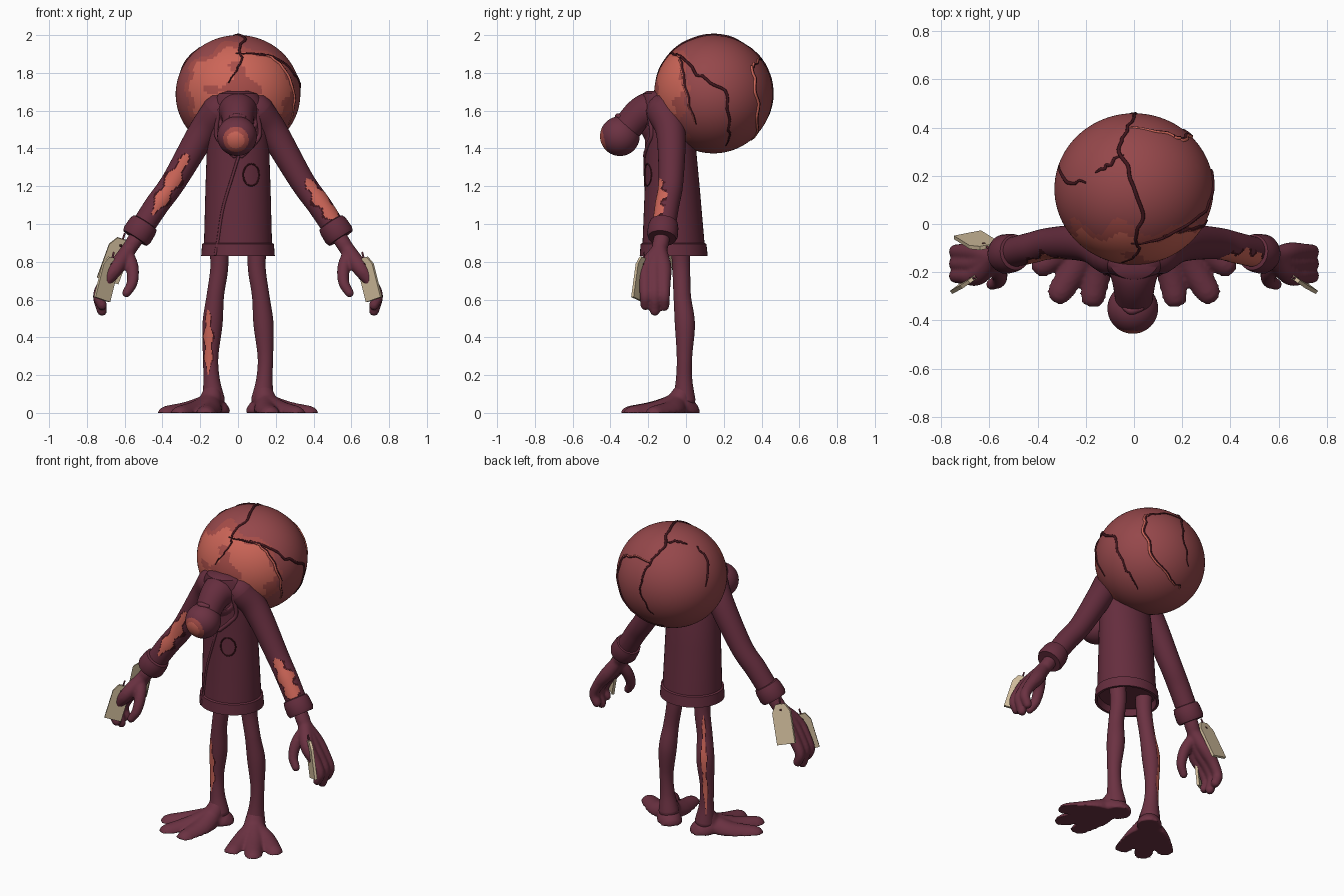
import bpy, bmesh, math, random
from mathutils import Vector, Matrix

random.seed(4)
cube = bpy.data.objects.get("Cube")
if cube:
    bpy.data.objects.remove(cube)


def material(name, rgb):
    m = bpy.data.materials.new(name)
    m.use_nodes = True
    col = tuple((c / 255) ** 2.2 for c in rgb) + (1,)
    m.diffuse_color = col
    m.node_tree.nodes["Principled BSDF"].inputs["Base Color"].default_value = col
    return m


plum = material("plum skin", (107, 53, 68))
cloth = material("plum cloth", (101, 49, 64))
dark = material("dark crack", (66, 28, 34))
brick = material("brick red", (148, 73, 76))
rust = material("rust red", (165, 78, 74))
salmon = material("salmon", (203, 101, 88))
card = material("beige card", (208, 188, 155))


def finish(bm, name, mats, rule=None, angle=50):
    bmesh.ops.recalc_face_normals(bm, faces=bm.faces)
    if rule:
        for f in bm.faces:
            f.material_index = rule(f.calc_center_median())
    me = bpy.data.meshes.new(name)
    bm.to_mesh(me)
    bm.free()
    for m in mats:
        me.materials.append(m)
    ob = bpy.data.objects.new(name, me)
    bpy.context.collection.objects.link(ob)
    bpy.ops.object.select_all(action='DESELECT')
    bpy.context.view_layer.objects.active = ob
    ob.select_set(True)
    bpy.ops.object.shade_smooth_by_angle(angle=math.radians(angle))
    return ob


def loft(bm, rings, cap=True):
    loops = [[bm.verts.new(p) for p in r] for r in rings]
    n = len(loops[0])
    for a, b in zip(loops, loops[1:]):
        for i in range(n):
            bm.faces.new((a[i], a[(i + 1) % n], b[(i + 1) % n], b[i]))
    if cap:
        bm.faces.new(loops[0])
        bm.faces.new(loops[-1])


def spline(pts, steps):
    # Catmull-Rom through (x, y, z, radius) points
    v = [Vector(p) for p in pts]
    v = [2 * v[0] - v[1]] + v + [2 * v[-1] - v[-2]]
    out = []
    for a, b, c, d in zip(v, v[1:], v[2:], v[3:]):
        for k in range(steps):
            t = k / steps
            out.append((2 * b + (c - a) * t + (2 * a - 5 * b + 4 * c - d) * t * t
                        + (3 * b - a - 3 * c + d) * t ** 3) / 2)
    return out + [v[-2]]


def tube(bm, pts, side=1, steps=8, n=20):
    # round-ended tube of changing radius; side mirrors it in x
    s = spline(pts, steps)
    pos = [Vector((p[0] * side, p[1], p[2])) for p in s]
    rad = [p[3] for p in s]
    tan = [(pos[min(i + 1, len(s) - 1)] - pos[max(i - 1, 0)]).normalized() for i in range(len(s))]
    arcs = [math.radians(a) for a in (80, 55, 30)]
    stations = [(pos[0] - tan[0] * rad[0] * math.sin(a), rad[0] * math.cos(a), tan[0]) for a in arcs]
    stations += list(zip(pos, rad, tan))
    stations += [(pos[-1] + tan[-1] * rad[-1] * math.sin(a), rad[-1] * math.cos(a), tan[-1])
                 for a in reversed(arcs)]
    u, last, rings = tan[0].orthogonal().normalized(), tan[0], []
    for p, r, t in stations:
        u = last.rotation_difference(t) @ u
        last, w = t, t.cross(u)
        rings.append([p + r * (u * math.cos(q) + w * math.sin(q))
                      for q in (math.tau * i / n for i in range(n))])
    loft(bm, rings)


def patch(a, b, width, facing):
    # torn patch around the segment a-b, only on the side facing a direction
    a, b, facing = Vector(a), Vector(b), Vector(facing)

    def rule(p):
        t = (p - a).dot(b - a) / (b - a).length_squared
        if not 0 < t < 1:
            return 0
        off = p - a.lerp(b, t)
        if off.dot(facing) < 0:
            return 0
        across = abs(off.dot(facing.cross(b - a).normalized()))
        size = width * math.sin(math.pi * t) ** .6 * (1 + .3 * math.sin(t * 19))
        return 1 if across < size * .75 else 2 if across < size else 0
    return rule


def simple_tube(name, mat, pts, side=1, steps=8, n=20):
    bm = bmesh.new()
    tube(bm, pts, side, steps, n)
    return finish(bm, name, [mat])


def ball(name, centre, scale, mats, rule):
    bm = bmesh.new()
    bmesh.ops.create_uvsphere(bm, u_segments=96, v_segments=64, radius=1)
    for f in bm.faces:
        f.material_index = rule(f.calc_center_median().normalized())
    bmesh.ops.transform(bm, verts=bm.verts, matrix=Matrix.LocRotScale(Vector(centre), None, Vector(scale)))
    return finish(bm, name, mats)


# Large cracked head with a ragged warm ring on its front
def head_rule(d):
    f = -d.y + .07 * math.sin(d.x * 9 + d.z * 4) + .05 * math.sin(d.z * 15)
    return 1 if .94 > f > .62 else 2 if f > .5 else 0


HEAD, SIZE = Vector((0, .145, 1.687)), Vector((.33, .314, .313))
ball("large_head", HEAD, SIZE, [brick, salmon, rust], head_rule)


def direction(az, el):
    az, el = math.radians(az), math.radians(el)
    return Vector((math.sin(az) * math.cos(el), -math.cos(az) * math.cos(el), math.sin(el)))


# Head cracks as (azimuth, elevation) paths
cracks = [
    [(-8, 12), (4, 33), (0, 50), (15, 68), (190, 82), (200, 57), (184, 34), (178, 5), (192, -25)],
    [(0, 44), (30, 44), (73, 20), (100, 5), (110, -37), (115, -60)],
    [(30, 44), (50, 33), (62, 5), (70, -30)],
    [(-108, 10), (-95, 32), (-98, 52)],
    [(184, 34), (150, 33), (137, 28), (135, 5), (145, -25), (175, -45), (200, -50)],
    [(200, 62), (230, 62), (245, 58)],
]
for i, path in enumerate(cracks):
    dirs = [direction(*p) for p in path]
    line = []
    for a, b in zip(dirs, dirs[1:]):
        for k in range(4):
            j = Vector([random.uniform(-.03, .03) for _ in range(3)])
            line.append((a.lerp(b, k / 4) + j).normalized())
    line.append(dirs[-1])
    for mat, shift, r in ((dark, 0, .008), (salmon, .012, .008)):
        pts = [(*(HEAD + SIZE * (d + Vector((shift, -shift, 0))).normalized()),
                r * (.4 + .6 * math.sin(math.pi * (k + .5) / len(line)))) for k, d in enumerate(line)]
        if mat == dark or i in (2, 4):
            simple_tube(mat.name.split()[0] + "_head_crack", mat, pts, steps=2, n=8)

# Neck and small front head
simple_tube("bent_neck", cloth, [(0, -.09, 1.5, .14), (0, -.17, 1.585, .115), (0, -.24, 1.58, .09),
                                 (0, -.33, 1.49, .075)], n=32)
spot = Vector((-.08, -1, -.22)).normalized()
ball("small_head", (-.005, -.35, 1.465), (.105,) * 3, [plum, rust, salmon],
     lambda d: 2 if d.dot(spot) > .9 else 1 if d.dot(spot) > .76 else 0)
simple_tube("small_head_crest", plum, [(-.035, -.35, 1.565, .012), (-.01, -.36, 1.57, .016),
                                       (.03, -.35, 1.567, .012)])

# Coat body: height, centre y, half width, half depth
profile = [(.83, -.065, .195, .18), (.895, -.066, .19, .174), (.9, -.066, .18, .164),
           (1.2, -.073, .172, .145), (1.4, -.082, .165, .135), (1.55, -.1, .16, .12),
           (1.64, -.13, .14, .105), (1.69, -.155, .1, .075), (1.705, -.165, .05, .04)]


def oval(z, cy, rx, ry, n=48):
    return [(rx * math.cos(math.tau * i / n), cy + ry * math.sin(math.tau * i / n), z) for i in range(n)]


bm = bmesh.new()
loft(bm, [oval(.87, -.065, .17, .155), oval(.83, -.065, .18, .165)] + [oval(*p) for p in profile])
finish(bm, "coat", [cloth], angle=40)


def coat_front(x, z):
    for a, b in zip(profile, profile[1:]):
        if a[0] <= z <= b[0]:
            _, cy, rx, ry = Vector(a).lerp(Vector(b), (z - a[0]) / (b[0] - a[0]))
            return (x, cy - ry * math.sqrt(max(0, 1 - (x / rx) ** 2)), z)


def seam(name, mat, pts, r):
    simple_tube(name, mat, [(*coat_front(x, z), r) for x, z in pts], n=8)


seam("coat_flap_edge", cloth, [(.01, 1.38), (-.03, 1.25), (-.08, 1.08), (-.105, .92), (-.12, .84)], .008)
seam("coat_badge_rim", dark, [(.07 + .042 * math.cos(a), 1.26 + .058 * math.sin(a))
                              for a in (math.tau * k / 12 for k in range(13))], .004)
for s in (-1, 1):
    seam("coat_lapel", cloth, [(s * .1, 1.6), (s * .115, 1.48), (s * .08, 1.42), (s * .02, 1.36)], .012)

arm_path = [(.1, -.12, 1.6, .09), (.19, -.08, 1.48, .078), (.34, -.08, 1.225, .066),
            (.43, -.1, 1.1, .064), (.515, -.12, .97, .062)]
leg_path = [(.1, -.03, .88, .05), (.1, -.025, .76, .047), (.12, -.02, .62, .046), (.135, -.006, .47, .053),
            (.145, -.008, .3, .041), (.14, -.01, .18, .043), (.13, -.01, .07, .06)]
torn = {
    "left_arm": patch((.36, -.09, 1.23), (.54, -.13, .99), .05, (0, -1, .2)),
    "right_arm": patch((-.26, -.08, 1.37), (-.45, -.1, 1.04), .045, (0, -1, .2)),
    "right_leg": patch((-.15, -.01, .55), (-.15, -.01, .2), .027, (-.2, -1, 0)),
}
back_torn = patch((-.12, -.02, .76), (-.15, -.01, .12), .017, (-.4, 1, 0))
toes = [((.15, -.16), (.17, -.295)), ((.22, -.15), (.305, -.28)), ((.25, -.08), (.375, -.165))]


def remeshed(bm, name, size):
    ob = finish(bm, name, [plum])
    mod = ob.modifiers.new("fuse", 'REMESH')
    mod.mode, mod.voxel_size, mod.use_smooth_shade = 'VOXEL', size, True
    mod = ob.modifiers.new("soften", 'SMOOTH')
    mod.factor, mod.iterations = .5, 4


for s, side in ((1, "left"), (-1, "right")):
    # Arm and rolled cuff
    bm = bmesh.new()
    tube(bm, arm_path, s, steps=24, n=48)
    finish(bm, side + "_arm", [cloth, salmon, dark], torn[side + "_arm"])
    bm = bmesh.new()
    a, b = Vector((s * .49, -.117, 1.01)), Vector((s * .545, -.127, .925))
    turn = (b - a).to_track_quat('Z', 'Y')
    loft(bm, [[a.lerp(b, t) + turn @ Vector((r * math.cos(q), r * math.sin(q), 0))
               for q in (math.tau * i / 32 for i in range(32))]
              for t, r in ((0, .06), (.05, .074), (.3, .08), (.8, .082), (1, .074), (1, .05))])
    finish(bm, side + "_cuff", [cloth])

    # Hand with three fingers and a thumb
    bm = bmesh.new()
    for y, z in ((-.215, .57), (-.165, .54), (-.115, .565)):
        tube(bm, [(.53, -.125, .94, .042), (.575, -.14, .87, .04), (.645, y * .9 - .016, .77, .043),
                  (.705, y, .69, .034), (.738, y, .62, .03), (.72, y, z, .027)], s)
    tube(bm, [(.59, -.15, .85, .035), (.56, -.2, .77, .034), (.56, -.235, .69, .029), (.59, -.25, .635, .024)], s)
    remeshed(bm, side + "_hand", .008)

    # Leg and broad three-toed foot
    bm = bmesh.new()
    tube(bm, leg_path, s, steps=20, n=48)
    front = torn.get(side + "_leg")
    finish(bm, side + "_leg", [plum, salmon, dark], front and (lambda p: front(p) or back_torn(p)))
    bm = bmesh.new()
    for (mx, my), (tx, ty) in toes:
        tube(bm, [(.135, -.01, .13, .043), (.15, -.05, .05, .06), (mx, my, 0, .065), (tx, ty, -.018, .056)], s)
    tube(bm, [(.115, 0, 0, .075), (.14, -.02, .02, .07)], s)
    for v in bm.verts:
        v.co.z = max(v.co.z, 0)
    remeshed(bm, side + "_foot", .009)


def tag(name, top, bottom, width, normal):
    # card with clipped upper corners, and a punched-hole mark
    top, bottom = Vector(top), Vector(bottom)
    up = (top - bottom).normalized()
    across = up.cross(Vector(normal)).normalized()
    out, h = across.cross(up), (top - bottom).length
    shape = ((-.5, 0), (.5, 0), (.5, .8), (.25, 1), (-.25, 1), (-.5, .8))
    bm = bmesh.new()
    loft(bm, [[bottom + across * x * width + up * h * t + out * d for x, t in shape] for d in (-.008, .008)])
    finish(bm, name, [card], angle=20)
    hole = top - up * .035
    simple_tube(name + "_eyelet", dark, [(*(hole + out * d), .009) for d in (-.003, .003)], n=12)
    simple_tube(name + "_string", plum, [(*hole, .005), (*(top + up * .03), .005)], n=8)


for s, side in ((1, "left"), (-1, "right")):
    tag(side + "_palm_tag", (s * .665, -.225, .82), (s * .72, -.255, .6), .1, (s * -.6, -.8, 0))
tag("right_back_tag", (-.61, -.095, .92), (-.69, -.045, .7), .12, (-.1, 1, .3))
